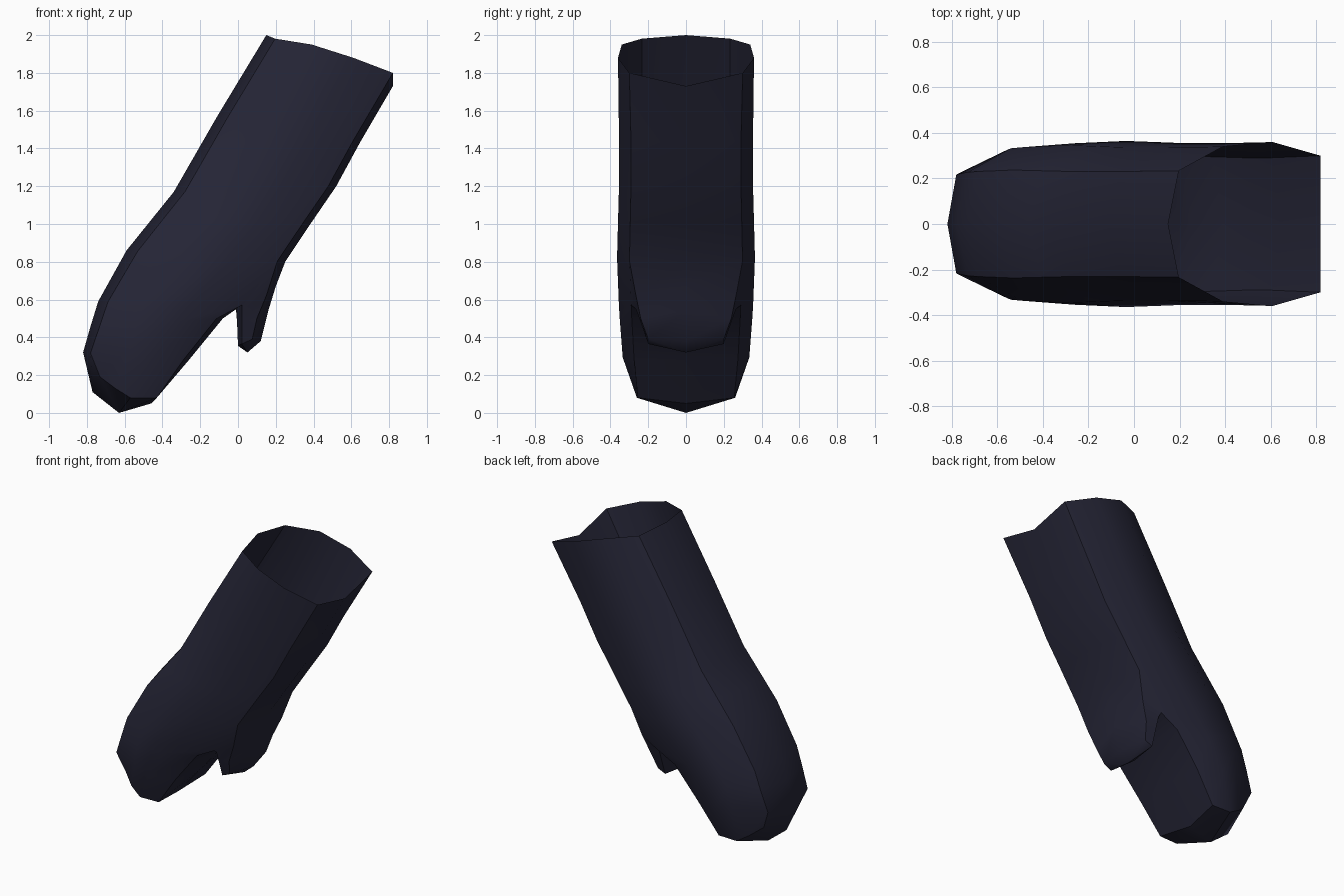
import bpy, bmesh, math

if "Cube" in bpy.data.objects:
    bpy.data.objects.remove(bpy.data.objects["Cube"])

mat = bpy.data.materials.new("dark navy")
mat.diffuse_color = (0.019, 0.019, 0.038, 1)
mat.use_nodes = True
mat.node_tree.nodes["Principled BSDF"].inputs["Base Color"].default_value = mat.diffuse_color

bm = bmesh.new()


def mirrored_ring(half):
    """Close a half section (first and last points lie on y = 0)."""
    full = half + [(x, -y, z) for x, y, z in half[-2:0:-1]]
    return [bm.verts.new(p) for p in full]


def section(lx, lz, rx, rz, w):
    """Half section between back-of-hand point and palm point, half width w."""
    steps = [(0, 0), (0.07, 0.65), (0.34, 0.95), (0.66, 1), (0.95, 0.82), (1, 0)]
    return [(lx + (rx - lx) * t, w * k, lz + (rz - lz) * t) for t, k in steps]


def bridge(a, b, skip=()):
    n = len(a)
    for i in range(n):
        if i not in skip:
            bm.faces.new((a[i], a[(i + 1) % n], b[(i + 1) % n], b[i]))


def cap(ring, tip):
    v = bm.verts.new(tip)
    for a, b in zip(ring, ring[1:] + ring[:1]):
        bm.faces.new((a, b, v))


# Sleeve and hand sections, cuff to fingers: back x, z, palm x, z, half width
rows = [(0.15, 2.0, 0.82, 1.73, 0.36),
        (-0.11, 1.57, 0.645, 1.43, 0.355),
        (-0.34, 1.17, 0.52, 1.20, 0.355),
        (-0.465, 1.015, 0.39, 1.01, 0.36),
        (-0.59, 0.86, 0.25, 0.80, 0.365),
        (-0.74, 0.59, -0.01, 0.55, 0.355),
        (-0.78, 0.46, -0.08, 0.50, 0.35),
        (-0.82, 0.32, -0.26, 0.28, 0.335)]
halves = [section(*r) for r in rows]
# Cuff corners and the side corner of the thumb crotch
halves[0][4] = (0.82, 0.30, 1.80)
halves[0][3] = (0.61, 0.36, 1.88)
halves[0][2] = (0.39, 0.34, 1.95)
halves[5][4] = (0.02, 0.29, 0.57)
# Tapered fingertip section
halves[7][2] = (-0.57, 0.32, 0.35)
halves.append([(-0.77, 0, 0.11), (-0.73, 0.19, 0.19), (-0.65, 0.24, 0.13),
               (-0.57, 0.26, 0.08), (-0.43, 0.255, 0.08), (-0.46, 0, 0.05)])
rings = [mirrored_ring(h) for h in halves]
for k, (a, b) in enumerate(zip(rings, rings[1:])):
    bridge(a, b, skip=(4, 5) if k == 4 else ())   # leave the thumb hole open
cap(rings[-1], (-0.63, 0, 0.0))

# Thumb: grown from the six-sided hole, outer side then inner side
hole = rings[4][4:7] + rings[5][6:3:-1]
# each row: outer edge (x, z), outer middle, inner edge, inner middle, half width
thumb = [((0.15, 0.62), (0.20, 0.67), (0.02, 0.55), (-0.01, 0.54), 0.265),
         ((0.10, 0.50), (0.16, 0.54), (0.02, 0.48), (-0.005, 0.48), 0.24),
         ((0.075, 0.39), (0.12, 0.38), (0.02, 0.365), (0.0, 0.355), 0.20)]
prev = hole
for oe, om, ie, im, w in thumb:
    pts = [(oe, w), (om, 0), (oe, -w), (ie, -w), (im, 0), (ie, w)]
    ring = [bm.verts.new((p[0], y, p[1])) for p, y in pts]
    bridge(prev, ring)
    prev = ring
cap(prev, (0.05, 0, 0.32))

bmesh.ops.recalc_face_normals(bm, faces=bm.faces[:])
mesh = bpy.data.meshes.new("mitten")
bm.to_mesh(mesh)
bm.free()
mesh.materials.append(mat)
mitten = bpy.data.objects.new("mitten", mesh)
bpy.context.collection.objects.link(mitten)
bpy.context.view_layer.objects.active = mitten
mitten.select_set(True)
bpy.ops.object.shade_smooth_by_angle(angle=math.radians(35))
